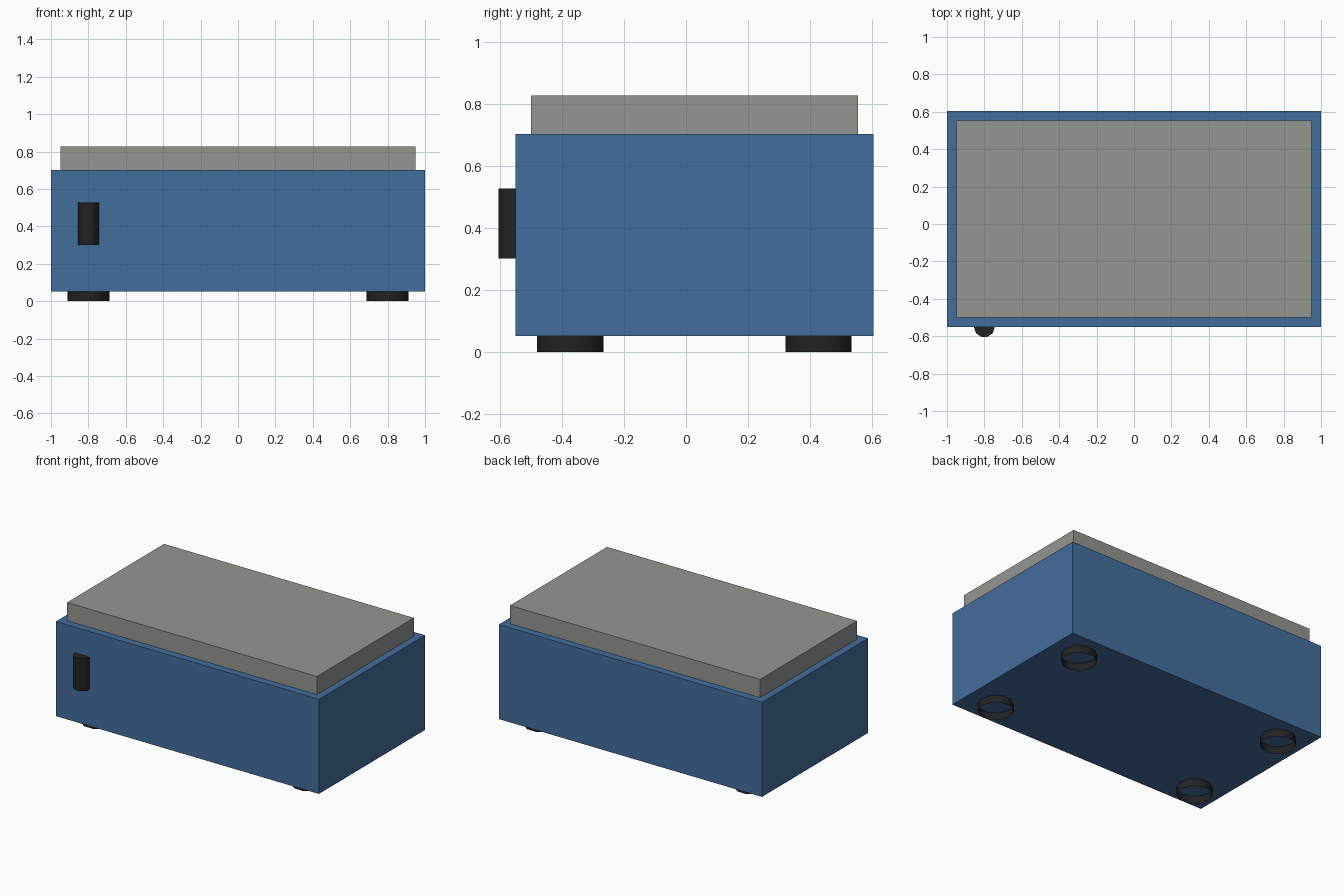
import bpy
import bmesh
from math import radians
from mathutils import Matrix, Vector

cube = bpy.data.objects.get("Cube")
if cube:
    bpy.data.objects.remove(cube, do_unlink=True)


def make_material(name, color):
    mat = bpy.data.materials.new(name)
    mat.use_nodes = True
    mat.diffuse_color = (*color, 1)
    mat.node_tree.nodes["Principled BSDF"].inputs["Base Color"].default_value = (*color, 1)
    return mat


blue = make_material("blue paint", (0.055, 0.155, 0.34))
grey = make_material("warm grey", (0.30, 0.30, 0.28))
black = make_material("black rubber", (0.016, 0.016, 0.016))


def finish(name, bm, mat, location):
    mesh = bpy.data.meshes.new(name)
    bm.to_mesh(mesh)
    bm.free()
    mesh.materials.append(mat)
    obj = bpy.data.objects.new(name, mesh)
    obj.location = location
    bpy.context.collection.objects.link(obj)
    return obj


def add_box(name, size, location, mat):
    bm = bmesh.new()
    bmesh.ops.create_cube(bm, size=1)
    bmesh.ops.scale(bm, vec=Vector(size), verts=bm.verts)
    return finish(name, bm, mat, location)


def add_tube(name, radius, height, location, mat, capped):
    """Ten-sided upright cylinder with a corner pointing along x."""
    bm = bmesh.new()
    bmesh.ops.create_cone(bm, cap_ends=capped, segments=10, radius1=radius,
                          radius2=radius, depth=height,
                          matrix=Matrix.Rotation(radians(90), 4, "Z"))
    obj = finish(name, bm, mat, location)
    bpy.ops.object.select_all(action="DESELECT")
    obj.select_set(True)
    bpy.context.view_layer.objects.active = obj
    bpy.ops.object.shade_smooth_by_angle(angle=radians(50))
    return obj


MID_Y = 0.027

# Case and lid
add_box("case", (2, 1.153, 0.65), (0, MID_Y, 0.377), blue)
add_box("lid", (1.9, 1.053, 0.125), (0, MID_Y, 0.7645), grey)

# Handle half sunk into the front
add_tube("front_handle", 0.056, 0.225, (-0.8, -0.55, 0.414), black, True)

# Open ring feet
for side, x in (("right", -0.8), ("left", 0.8)):
    for end, y in (("front", -0.4), ("back", 0.4)):
        add_tube(f"{end}_{side}_foot", 0.112, 0.052, (x, MID_Y + y, 0.026), black, False)
